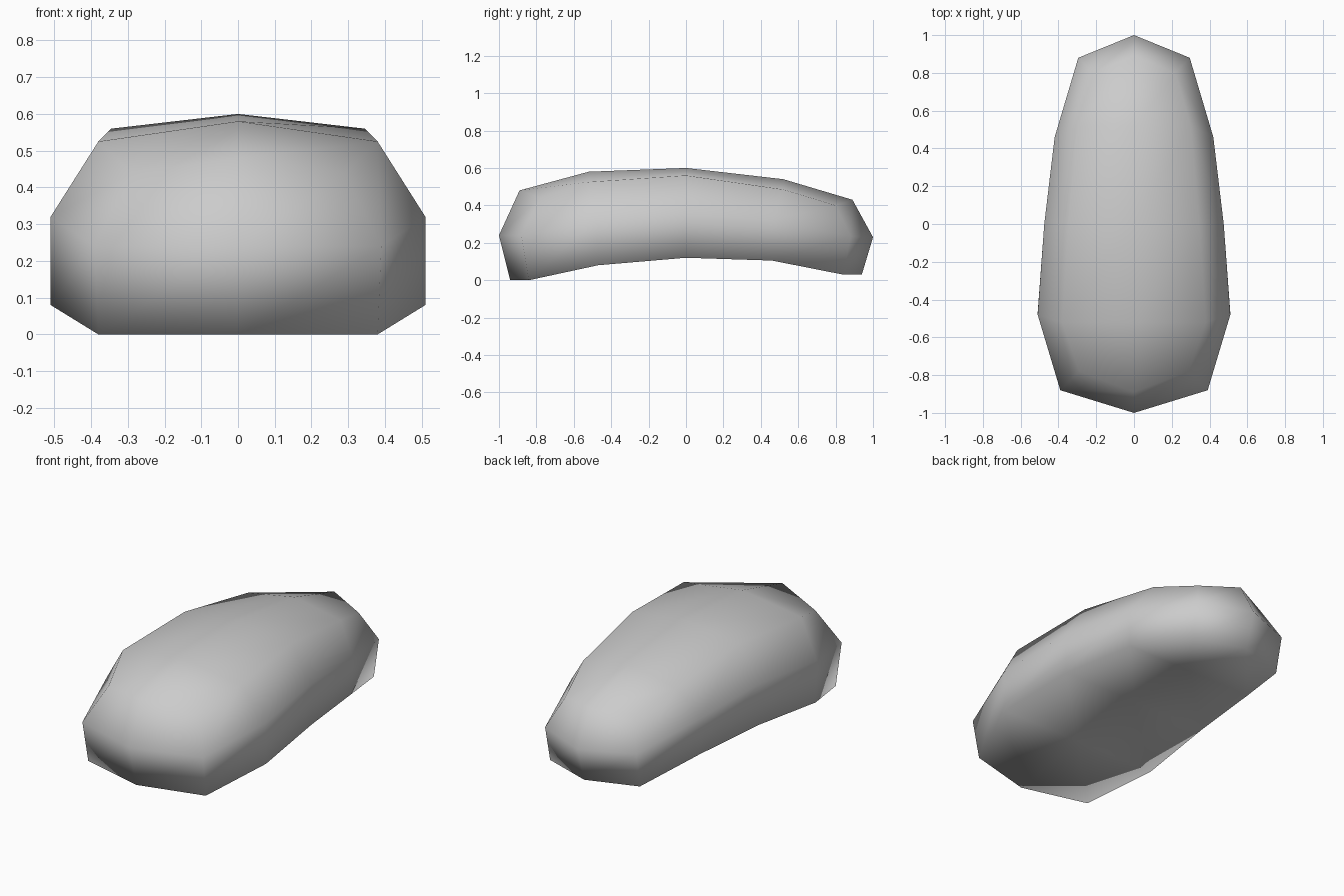
import bpy
import bmesh

cube = bpy.data.objects.get("Cube")
if cube:
    bpy.data.objects.remove(cube, do_unlink=True)

# Five stations front to back; each layer lists (side x, side y, side z, centre y, centre z)
TOP = [(0.29, -0.78, 0.44, -0.89, 0.48), (0.38, -0.52, 0.525, -0.52, 0.58),
       (0.345, 0, 0.56, 0, 0.60), (0.30, 0.52, 0.485, 0.52, 0.54),
       (0.22, 0.80, 0.40, 0.89, 0.43)]
MIDDLE = [(0.39, -0.88, 0.24, -1, 0.24), (0.51, -0.48, 0.32, 0, 0),
          (0.475, 0, 0.36, 0, 0), (0.42, 0.46, 0.32, 0, 0),
          (0.295, 0.88, 0.235, 1, 0.23)]
BOTTOM = [(0.38, -0.84, 0.0, -0.94, 0.0), (0.51, -0.47, 0.08, -0.47, 0.08),
          (0.475, 0, 0.12, 0, 0.12), (0.41, 0.46, 0.105, 0.46, 0.105),
          (0.29, 0.84, 0.03, 0.94, 0.03)]

bm = bmesh.new()


def layer(rows, filled):
    """Make a row of left, centre and right vertices at each station."""
    grid = []
    for i, (x, y, z, cy, cz) in enumerate(rows):
        centre = bm.verts.new((0, cy, cz)) if filled or i in (0, 4) else None
        grid.append((bm.verts.new((-x, y, z)), centre, bm.verts.new((x, y, z))))
    return grid


def outline(grid):
    """Walk round the rim of a layer."""
    return ([row[2] for row in grid] + [grid[-1][1]]
            + [row[0] for row in reversed(grid)] + [grid[0][1]])


def sheet(grid):
    """Fill a layer with quads."""
    for a, b in zip(grid, grid[1:]):
        for k in (0, 1):
            bm.faces.new((a[k], a[k + 1], b[k + 1], b[k]))


def wall(low, high):
    """Join the rims of two layers."""
    lo, hi = outline(low), outline(high)
    for i in range(len(lo)):
        bm.faces.new((lo[i - 1], lo[i], hi[i], hi[i - 1]))


# Arched body: top sheet, middle rim and hollow underside
top, middle, bottom = layer(TOP, True), layer(MIDDLE, False), layer(BOTTOM, True)
sheet(top)
sheet(bottom)
wall(bottom, middle)
wall(middle, top)
bmesh.ops.recalc_face_normals(bm, faces=bm.faces[:])
for face in bm.faces:
    face.smooth = True

mesh = bpy.data.meshes.new("arched_body")
bm.to_mesh(mesh)
bm.free()
body = bpy.data.objects.new("arched_body", mesh)
bpy.context.collection.objects.link(body)

# Plain grey surface
grey = bpy.data.materials.new("light_grey")
grey.use_nodes = True
colour = (0.6, 0.6, 0.6, 1)
grey.diffuse_color = colour
grey.node_tree.nodes["Principled BSDF"].inputs["Base Color"].default_value = colour
mesh.materials.append(grey)
